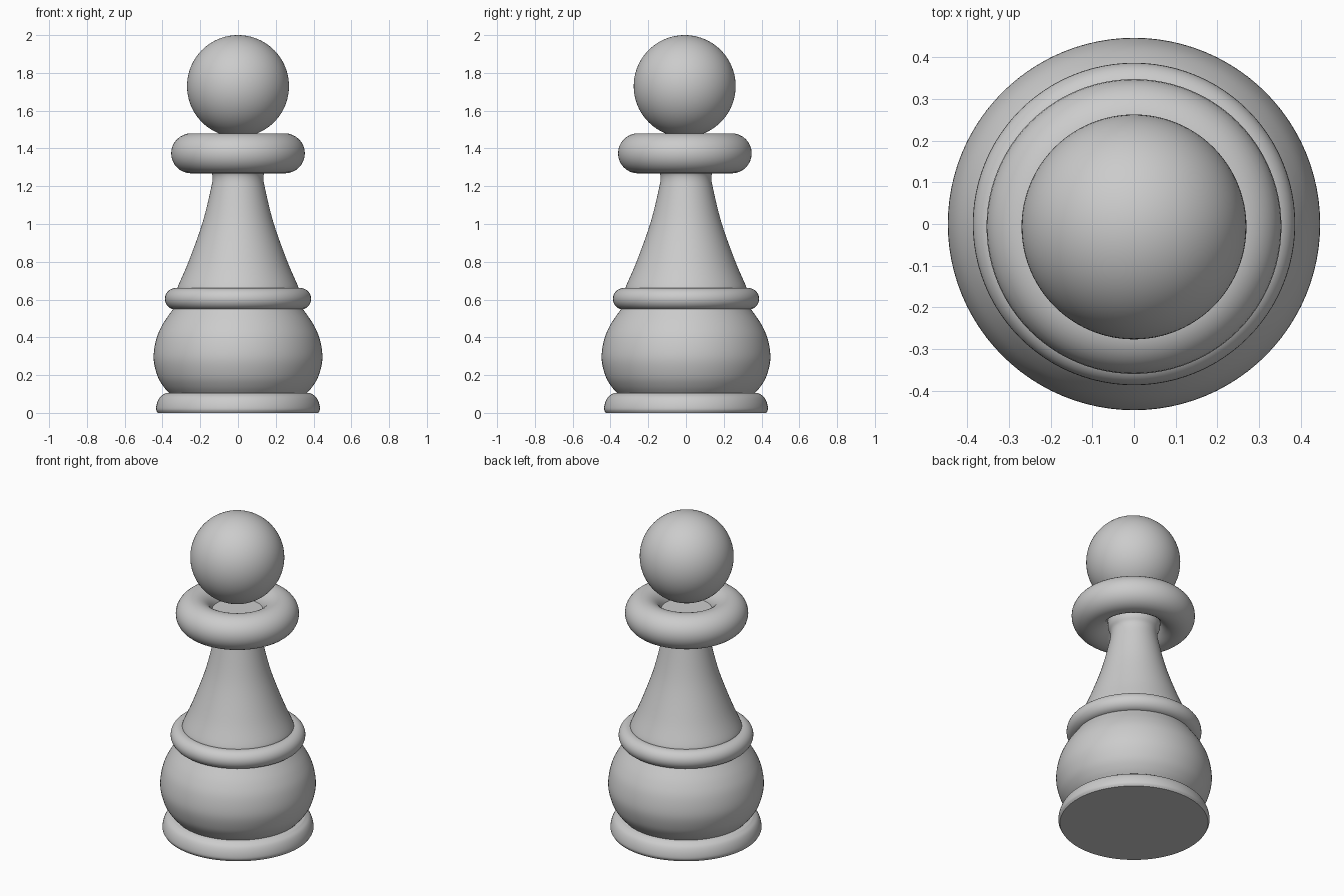
import bpy
import math
from mathutils import Vector

if "Cube" in bpy.data.objects:
    bpy.data.objects.remove(bpy.data.objects["Cube"], do_unlink=True)

SIDES = 96

# One plain grey material
grey = bpy.data.materials.new("plain_grey")
grey.use_nodes = True
GREY = (0.6, 0.6, 0.6, 1)
grey.diffuse_color = GREY
grey.node_tree.nodes["Principled BSDF"].inputs["Base Color"].default_value = GREY


def finish(obj, name):
    obj.name = name
    obj.data.materials.append(grey)
    bpy.ops.object.select_all(action="DESELECT")
    obj.select_set(True)
    bpy.context.view_layer.objects.active = obj
    bpy.ops.object.shade_smooth_by_angle(angle=math.radians(40))


def smooth_path(points, steps=6):
    """Curve through the points, natural at both ends."""
    p = [Vector(q) for q in points]
    p = [2 * p[0] - p[1]] + p + [2 * p[-1] - p[-2]]
    path = []
    for a, b, c, d in zip(p, p[1:], p[2:], p[3:]):
        for i in range(steps):
            t = i / steps
            path.append(0.5 * (2 * b + (c - a) * t + (2 * a - 5 * b + 4 * c - d) * t**2
                               + (3 * b - a - 3 * c + d) * t**3))
    return path + [p[-2]]


def lathe(name, points):
    """Turn a (radius, height) profile, bottom to top, with capped ends."""
    path = smooth_path(points)
    verts = [(r * math.cos(a), r * math.sin(a), z) for r, z in path
             for a in (math.tau * i / SIDES for i in range(SIDES))]
    faces = [(k * SIDES + i, k * SIDES + (i + 1) % SIDES,
              (k + 1) * SIDES + (i + 1) % SIDES, (k + 1) * SIDES + i)
             for k in range(len(path) - 1) for i in range(SIDES)]
    last = (len(path) - 1) * SIDES
    faces += [tuple(reversed(range(SIDES))), tuple(range(last, last + SIDES))]
    mesh = bpy.data.meshes.new(name)
    mesh.from_pydata(verts, [], faces)
    obj = bpy.data.objects.new(name, mesh)
    bpy.context.collection.objects.link(obj)
    finish(obj, name)


def ring(name, major, minor, y, z):
    bpy.ops.mesh.primitive_torus_add(major_radius=major, minor_radius=minor, location=(0, y, z),
                                     major_segments=SIDES, minor_segments=32)
    finish(bpy.context.object, name)


# Foot and rounded body
lathe("foot", [(0.425, 0), (0.434, 0.02), (0.428, 0.055), (0.412, 0.085), (0.385, 0.104)])
lathe("body", [(0.35, 0.09), (0.395, 0.14), (0.428, 0.2), (0.447, 0.29),
               (0.433, 0.39), (0.398, 0.47), (0.34, 0.555)])
# Lower ring and tapering neck
ring("lower_ring", 0.33, 0.057, 0, 0.604)
lathe("ring_filler", [(0.33, 0.548), (0.33, 0.66)])
lathe("neck", [(0.318, 0.655), (0.316, 0.675), (0.262, 0.8), (0.19, 1.0),
               (0.145, 1.18), (0.135, 1.25), (0.15, 1.3), (0.15, 1.4)])
# Collar and ball head
ring("collar", 0.248, 0.106, -0.006, 1.374)
bpy.ops.mesh.primitive_uv_sphere_add(segments=SIDES, ring_count=48, radius=0.27,
                                     location=(0, -0.007, 1.73))
finish(bpy.context.object, "ball_head")
